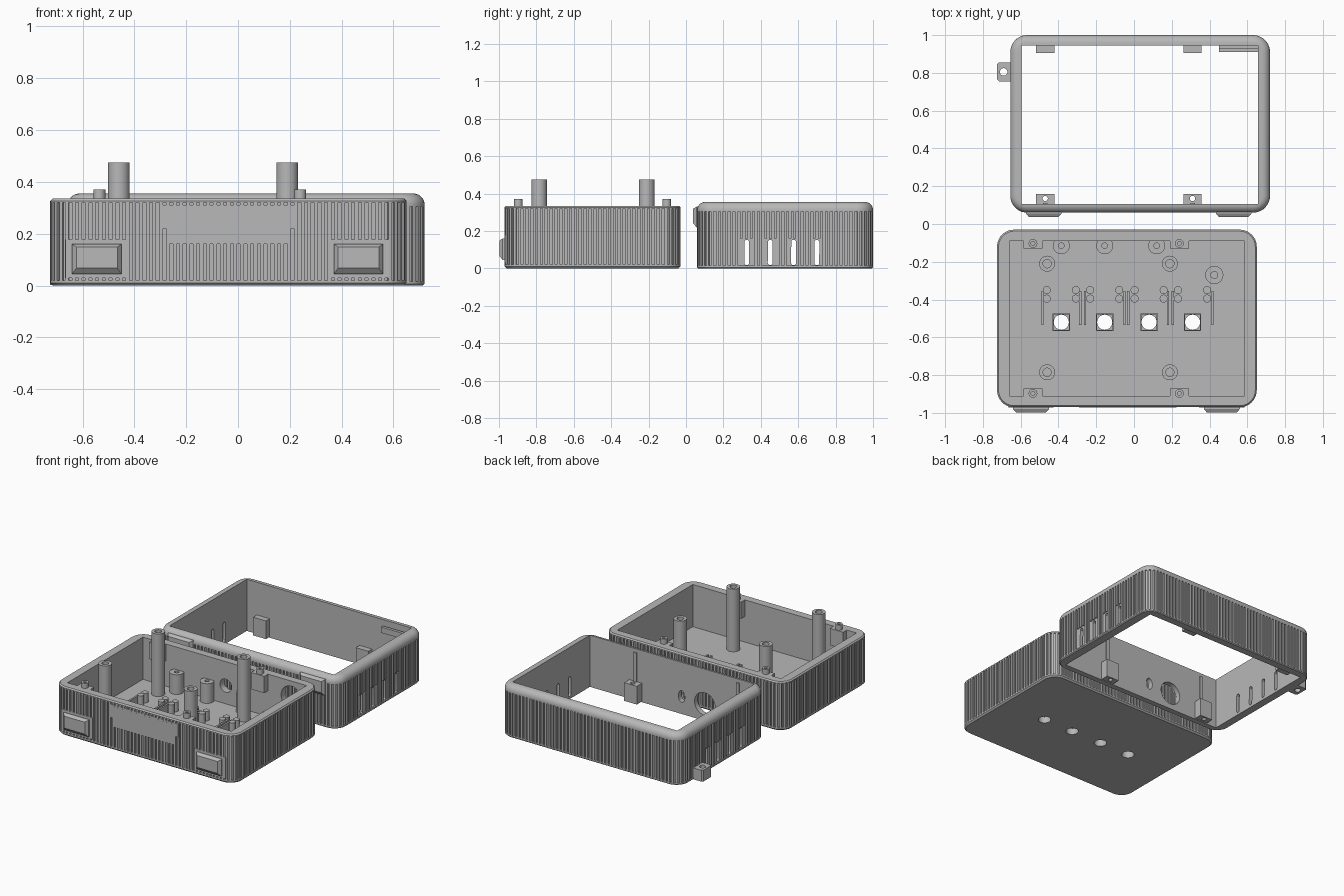
import bpy, bmesh, math
from mathutils import Vector

cube = bpy.data.objects.get("Cube")
if cube:
    bpy.data.objects.remove(cube, do_unlink=True)

GREY = (0.48, 0.48, 0.48, 1)
mat = bpy.data.materials.new("grey plastic")
mat.use_nodes = True
mat.diffuse_color = GREY
mat.node_tree.nodes["Principled BSDF"].inputs["Base Color"].default_value = GREY

GROOVE, RADIUS, PITCH = 0.009, 0.09, 0.026
TRAY = (-0.725, 0.65, -0.97, -0.03)
FRAME = (-0.655, 0.72, 0.06, 1.0)


def finish(name, bm):
    bmesh.ops.recalc_face_normals(bm, faces=bm.faces)
    me = bpy.data.meshes.new(name)
    bm.to_mesh(me)
    bm.free()
    me.materials.append(mat)
    ob = bpy.data.objects.new(name, me)
    bpy.context.collection.objects.link(ob)
    return ob


def loft(bm, rings):
    loops = [[bm.verts.new(p) for p in ring] for ring in rings]
    for a, b in zip(loops, loops[1:]):
        for i in range(len(a)):
            j = (i + 1) % len(a)
            bm.faces.new((a[i], a[j], b[j], b[i]))
    bm.faces.new(loops[0])
    bm.faces.new(loops[-1])


def box(bm, x0, x1, y0, y1, z0, z1):
    loft(bm, [[(x0, y0, z), (x1, y0, z), (x1, y1, z), (x0, y1, z)] for z in (z0, z1)])


def circle(x, y, z, r, n=28):
    return [(x + r * math.cos(2 * math.pi * i / n), y + r * math.sin(2 * math.pi * i / n), z)
            for i in range(n)]


def post(bm, x, y, z0, z1, r, bore=0, depth=0.1):
    steps = [(r, z0), (r, z1)] + ([(bore, z1), (bore, z1 - depth)] if bore else [])
    loft(bm, [circle(x, y, z, rad) for rad, z in steps])


def wall_hole(bm, x, z, r, y0, y1, stretch=1):
    loft(bm, [[(a, y, z + (b - z) * stretch) for a, b, _ in circle(x, z, 0, r)] for y in (y0, y1)])


def rounded(rect, inset, z, seg=10):
    x0, x1, y0, y1 = rect
    r, pts = RADIUS - inset, []
    corners = [(x1, y1, -1, -1), (x0, y1, 1, -1), (x0, y0, 1, 1), (x1, y0, -1, 1)]
    for k, (cx, cy, sx, sy) in enumerate(corners):
        for i in range(seg + 1):
            a = math.pi / 2 * (k + i / seg)
            pts.append((cx + sx * RADIUS + r * math.cos(a), cy + sy * RADIUS + r * math.sin(a), z))
    return pts


def cut(ob, bm):
    cutter = finish("cutter", bm)
    mod = ob.modifiers.new("cut", "BOOLEAN")
    mod.operation, mod.solver, mod.object = "DIFFERENCE", "EXACT", cutter
    bpy.context.view_layer.objects.active = ob
    bpy.ops.object.modifier_apply(modifier=mod.name)
    bpy.data.objects.remove(cutter, do_unlink=True)


def ribs(name, rect, z1, bottom):
    # upright ribs spaced evenly along the rounded outline
    bm = bmesh.new()
    loop = [Vector(p) for p in rounded(rect, 0, 0)]
    walked, nxt = 0, PITCH / 2
    for a, b in zip(loop, loop[1:] + loop[:1]):
        d = b - a
        t = d.normalized()
        n = Vector((t.y, -t.x, 0))
        while nxt < walked + d.length:
            c = a + t * (nxt - walked)
            w = t * 0.007
            quad = [c - w, c + w, c + w - n * 0.015, c - w - n * 0.015]
            loft(bm, [[(p.x, p.y, z) for p in quad] for z in (bottom(c, n), z1)])
            nxt += PITCH
        walked += d.length
    return finish(name, bm)


def feet(name, xs, wall, z0, z1):
    # bevelled pads standing proud of the front wall
    bm = bmesh.new()
    for x in xs:
        rings = []
        for y, dx, dz in ((wall + 0.01, 0, 0), (wall - 0.01, 0, 0), (wall - 0.028, 0.016, 0.022)):
            a, b, lo, hi = x - 0.095 + dx, x + 0.095 - dx, z0 + dz, z1 - dz * 0.5
            rings.append([(a, y, lo), (b, y, lo), (b, y, hi), (a, y, hi)])
        loft(bm, rings)
    return finish(name, bm)


# Tray shell with cavity, floor holes and rear wall openings
bm = bmesh.new()
steps = [(0.01, 0), (0, 0.01), (0, 0.02), (GROOVE, 0.02), (GROOVE, 0.32),
         (0, 0.32), (0, 0.327), (0.008, 0.335)]
loft(bm, [rounded(TRAY, i, z) for i, z in steps])
tray = finish("tray_shell", bm)
FLOOR = 0.045
buttons = [-0.385, -0.155, 0.08, 0.31]
bm = bmesh.new()
box(bm, -0.66, 0.585, -0.91, -0.09, FLOOR, 0.5)
cut(tray, bm)
bm = bmesh.new()
for x in buttons:
    loft(bm, [circle(x, -0.52, z, 0.04) for z in (-0.1, 0.1)])
wall_hole(bm, -0.03, 0.17, 0.045, -0.12, 0)
wall_hole(bm, 0.47, 0.22, 0.08, -0.12, 0)
cut(tray, bm)
ribs("tray_ribs", TRAY, 0.322, lambda c, n: 0.018)

# Tray front panel and foot backing plates
bm = bmesh.new()
y0, y1 = TRAY[2] - 0.001, TRAY[2] + 0.015
box(bm, -0.29, 0.225, y0, y1, 0.22, 0.31)
box(bm, -0.275, 0.2, y0 - 0.0005, y1, 0.16, 0.3)
for x in (-0.545, 0.465):
    box(bm, x - 0.12, x + 0.12, y0, y1, 0.03, 0.178)
finish("front_plates", bm)
feet("tray_feet", (-0.545, 0.465), TRAY[2], 0.045, 0.16)

# Tall posts, short standoffs, locating pins
bm = bmesh.new()
for x in (-0.46, 0.19):
    for y in (-0.21, -0.785):
        post(bm, x, y, 0.03, 0.475, 0.042, 0.022)
finish("tall_posts", bm)
bm = bmesh.new()
for x in (-0.385, -0.155, 0.12):
    post(bm, x, -0.115, 0.03, 0.18, 0.045, 0.015)
post(bm, 0.425, -0.27, 0.03, 0.17, 0.048, 0.018)
finish("standoffs", bm)
bm = bmesh.new()
for x in (-0.535, 0.24):
    for y0, y1, yp in ((-0.13, -0.08, -0.103), (-0.92, -0.87, -0.897)):
        box(bm, x - 0.05, x + 0.05, y0, y1, 0.22, 0.335)
        post(bm, x, yp, 0.33, 0.37, 0.023, 0.01, 0.03)
finish("locating_pins", bm)

# Button guides: thin fins, small pegs and square collars
bm = bmesh.new()
for x in (-0.485, -0.285, -0.26, -0.05, -0.03, 0.18, 0.205, 0.415):
    box(bm, x - 0.006, x + 0.006, -0.535, -0.355, 0.03, 0.1)
for x in buttons:
    for px in (x - 0.077, x + 0.077):
        for y in (-0.35, -0.395):
            post(bm, px, y, 0.03, 0.11, 0.021)
    for s in (-1, 1):
        box(bm, x + s * 0.043 - 0.003, x + s * 0.043 + 0.003, -0.566, -0.474, 0.03, 0.06)
        box(bm, x - 0.046, x + 0.046, -0.52 + s * 0.043 - 0.003, -0.52 + s * 0.043 + 0.003, 0.03, 0.06)
finish("button_guides", bm)

# Frame shell with rounded top edge
bm = bmesh.new()
steps = [(0.006, 0), (0, 0.006), (0, 0.015), (GROOVE, 0.015), (GROOVE, 0.305), (0, 0.305)]
for i in range(8):
    a = math.pi / 2 * i / 7
    steps.append((0.042 * (1 - math.cos(a)), 0.313 + 0.042 * math.sin(a)))
loft(bm, [rounded(FRAME, i, z) for i, z in steps])
frame = finish("frame_shell", bm)
bm = bmesh.new()
box(bm, -0.595, 0.657, 0.105, 0.945, -0.1, 0.5)
cut(frame, bm)

# Vent slots in both end walls, openings in the front wall
vents = [0.325, 0.45, 0.575, 0.7]
bm = bmesh.new()
for x0, x1 in ((-0.75, -0.57), (0.63, 0.8)):
    for y in vents:
        ring = [(y + 0.013 * math.cos(k * math.pi / 8),
                 (0.14 if k < 8 else 0.03) + 0.013 * math.sin(k * math.pi / 8)) for k in range(16)]
        loft(bm, [[(x, a, b) for a, b in ring] for x in (x0, x1)])
wall_hole(bm, -0.216, 0.115, 0.078, 0, 0.13)
wall_hole(bm, -0.04, 0.12, 0.025, 0, 0.13, 1.6)
cut(frame, bm)


def frame_rib_bottom(c, n):
    if abs(n.x) > 0.9 and any(abs(c.y - y) < 0.032 for y in vents):
        return 0.16
    if n.y < -0.9 and abs(c.x + 0.216) < 0.085:
        return 0.2
    if n.y < -0.9 and abs(c.x + 0.04) < 0.035:
        return 0.17
    return 0.013


ribs("frame_ribs", FRAME, 0.307, frame_rib_bottom)
feet("frame_feet", (-0.478, 0.528), FRAME[2] + 0.006, 0.22, 0.33)

# Screw lugs inside the frame, with guide strips above
bm = bmesh.new()
holes = bmesh.new()
for x in (-0.47, 0.31):
    for y0, y1, yh, s0, s1 in ((0.1, 0.16, 0.135, 0.1, 0.112), (0.905, 0.95, 0.926, 0.938, 0.95)):
        box(bm, x - 0.048, x + 0.048, y0, y1, 0.005, 0.13)
        box(bm, x - 0.012, x + 0.012, s0, s1, 0.12, 0.33)
        loft(holes, [circle(x, yh, z, 0.014) for z in (-0.1, 0.2)])
lugs = finish("frame_lugs", bm)
cut(lugs, holes)

# Inner rail and side cable lug
bm = bmesh.new()
box(bm, 0.45, 0.66, 0.91, 0.93, 0.28, 0.32)
box(bm, 0.45, 0.66, 0.925, 0.95, 0.28, 0.3)
finish("inner_rail", bm)
bm = bmesh.new()
loft(bm, [[(-0.64, 0.755, z), (-0.64, 0.855, z), (-0.715, 0.855, z), (-0.725, 0.845, z),
           (-0.725, 0.765, z), (-0.715, 0.755, z)] for z in (0.002, 0.08)])
lug = finish("side_lug", bm)
bm = bmesh.new()
loft(bm, [circle(-0.69, 0.805, z, 0.02) for z in (-0.1, 0.2)])
cut(lug, bm)

# Soft shading with crisp edges
bpy.ops.object.select_all(action="DESELECT")
for ob in bpy.context.collection.objects:
    if ob.type == "MESH":
        ob.select_set(True)
        bpy.context.view_layer.objects.active = ob
bpy.ops.object.shade_smooth_by_angle(angle=math.radians(30))
